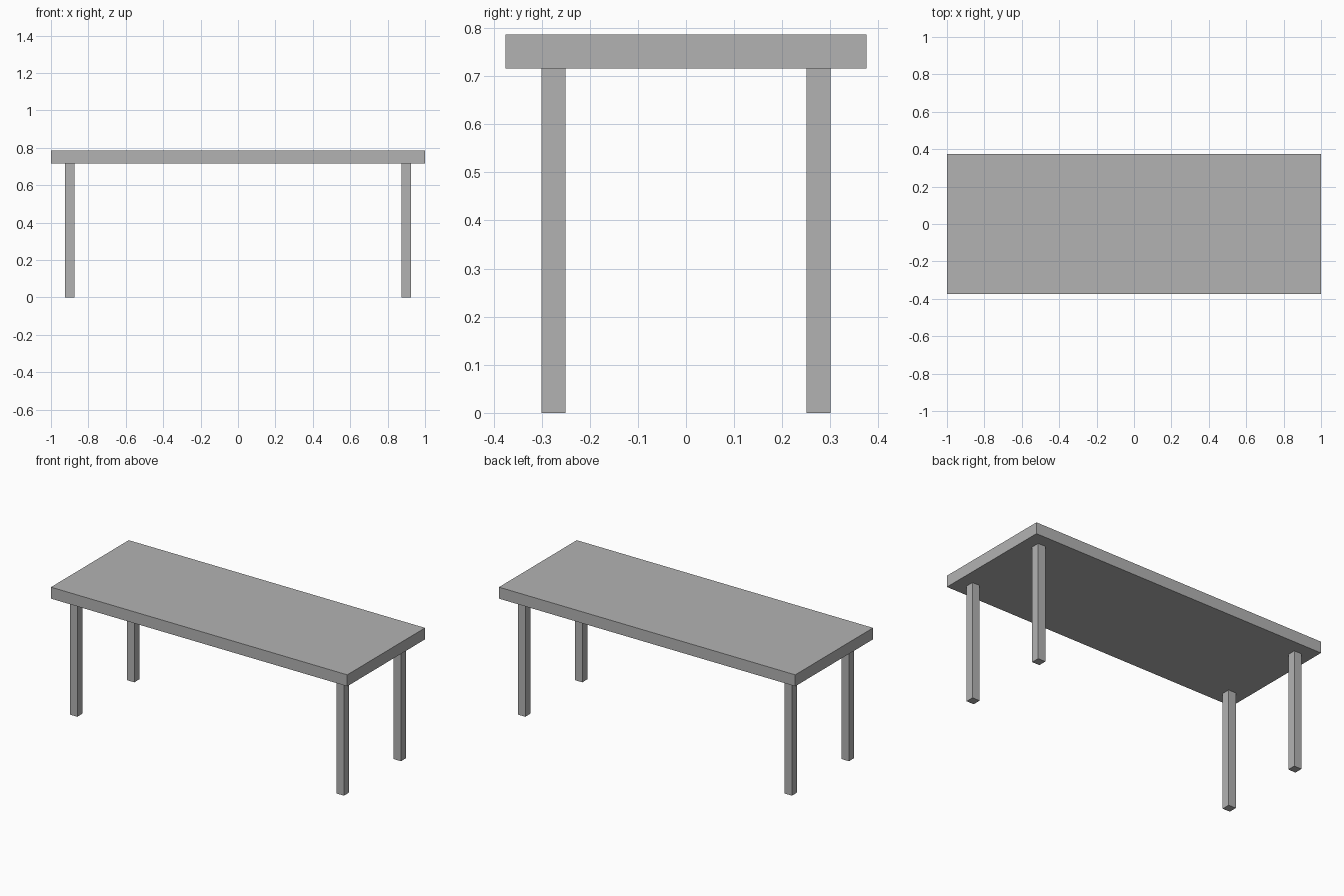
import bpy

# Remove the default cube
default = bpy.data.objects.get("Cube")
if default:
    bpy.data.objects.remove(default, do_unlink=True)

LENGTH, DEPTH, HEIGHT = 2.0, 0.75, 0.786
TOP_THICKNESS = 0.07
LEG_WIDTH = 0.05
LEG_X, LEG_Y = 0.9, 0.275
leg_height = HEIGHT - TOP_THICKNESS

# Single flat grey
grey = bpy.data.materials.new("grey")
grey.use_nodes = True
colour = (0.45, 0.45, 0.45, 1)
grey.diffuse_color = colour
grey.node_tree.nodes["Principled BSDF"].inputs["Base Color"].default_value = colour


def box(name, centre, size):
    bpy.ops.mesh.primitive_cube_add(size=1, location=centre)
    obj = bpy.context.object
    obj.name = name
    obj.scale = size
    bpy.ops.object.transform_apply(location=False, rotation=False, scale=True)
    obj.data.materials.append(grey)
    return obj


# Table top
box("table_top", (0, 0, HEIGHT - TOP_THICKNESS / 2), (LENGTH, DEPTH, TOP_THICKNESS))

# Four square legs
for side, sx in (("left", 1), ("right", -1)):
    for end, sy in (("front", -1), ("back", 1)):
        box(f"{end}_{side}_leg", (sx * LEG_X, sy * LEG_Y, leg_height / 2),
            (LEG_WIDTH, LEG_WIDTH, leg_height))
